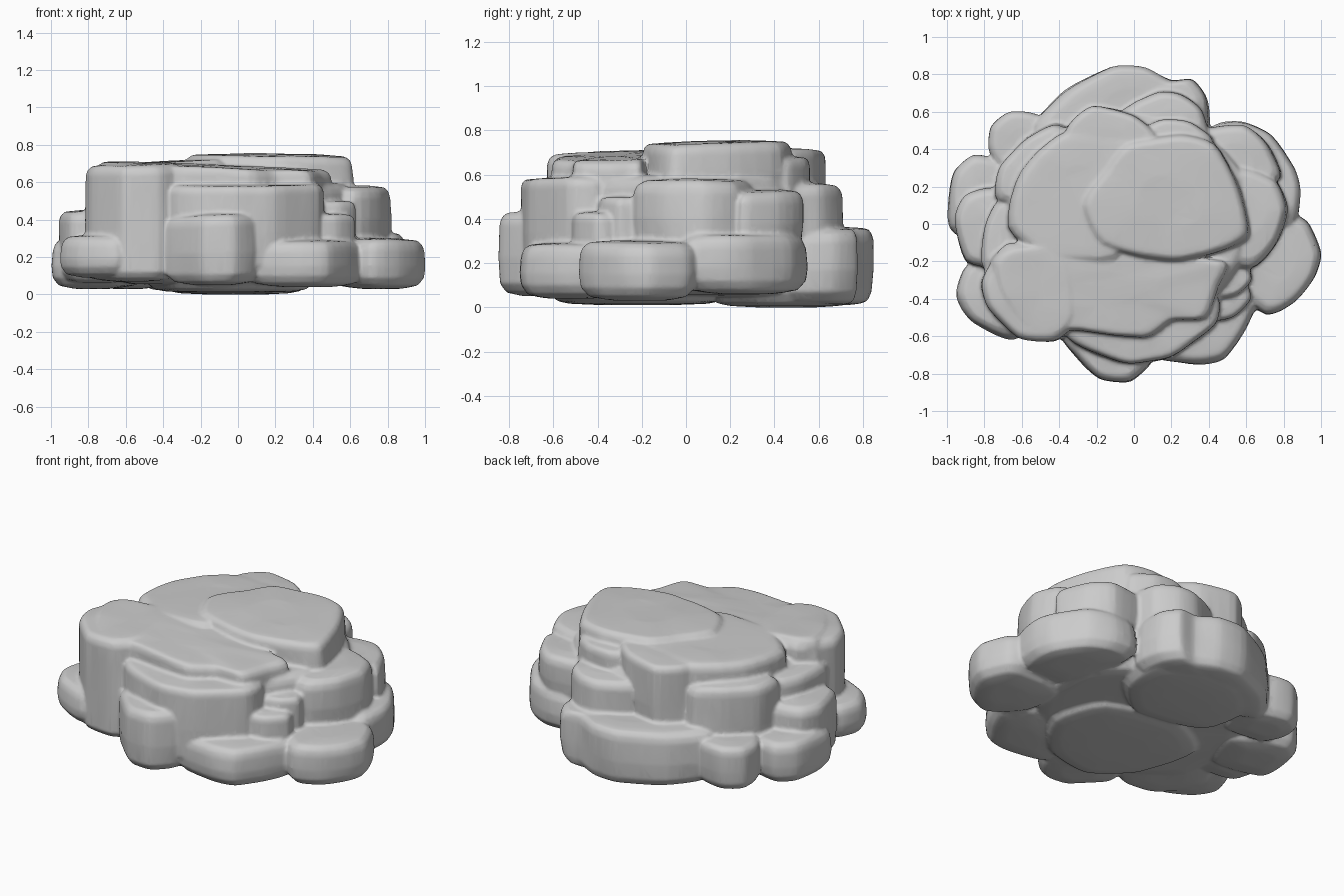
import bpy, bmesh
from mathutils import Vector, noise

if "Cube" in bpy.data.objects:
    bpy.data.objects.remove(bpy.data.objects["Cube"])

parts = []


def smooth_outline(points, steps=4):
    """Soft closed outline passing through the given corner points."""
    p = [Vector(q) for q in points]
    n = len(p)
    out = []
    for i in range(n):
        a, b, c, d = p[i - 1], p[i], p[(i + 1) % n], p[(i + 2) % n]
        m0, m1 = (c - a) * 0.33, (d - b) * 0.33
        for k in range(steps):
            t = k / steps
            out.append(b * (2*t**3 - 3*t**2 + 1) + m0 * (t**3 - 2*t**2 + t)
                       + c * (3*t**2 - 2*t**3) + m1 * (t**3 - t**2))
    return out


def slab(name, z0, z1, points, tilt=(0, 0), r=0.06):
    """Weathered stone slab: outline lofted through a rounded side profile."""
    outline = smooth_outline(points)
    c = sum(outline, Vector((0, 0))) / len(outline)
    radius = sum((q - c).length for q in outline) / len(outline)
    h = z1 - z0
    r = min(r, h * 0.4, radius * 0.25)
    # (inset from the outline, height)
    profile = [(radius * 0.6, z0), (r * 1.8, z0 + 0.006), (r * 0.75, z0 + r * 0.3),
               (r * 0.15, z0 + r), (0, z0 + h * 0.45), (r * 0.08, z1 - r * 1.05),
               (r * 0.3, z1 - r * 0.5), (r * 0.8, z1 - r * 0.14),
               (r * 1.7, z1 - 0.004), (radius * 0.6, z1)]
    bm = bmesh.new()
    rings = []
    for inset, z in profile:
        s = 1 - inset / radius
        ring = []
        for q in outline:
            w = c + (q - c) * s
            f = (z - z0) / h
            dz = f * (tilt[0] * (w.x - c.x) + tilt[1] * (w.y - c.y))
            v = Vector((w.x, w.y, z + dz))
            wob = noise.noise(v * 5) * 0.012
            side = (q - c).normalized() * wob
            ring.append(bm.verts.new((v.x + side.x, v.y + side.y, v.z + wob * 0.5 * f)))
        rings.append(ring)
    n = len(outline)
    for lo, hi in zip(rings, rings[1:]):
        for i in range(n):
            j = (i + 1) % n
            bm.faces.new((lo[i], lo[j], hi[j], hi[i]))
    bm.faces.new(rings[0][::-1])
    bm.faces.new(rings[-1])
    bmesh.ops.recalc_face_normals(bm, faces=bm.faces)
    me = bpy.data.meshes.new(name)
    bm.to_mesh(me)
    bm.free()
    ob = bpy.data.objects.new(name, me)
    bpy.context.collection.objects.link(ob)
    parts.append(ob)


# core and underside plates
slab("core", 0.05, 0.6, [(-.66, -.3), (-.4, -.5), (0, -.58), (.38, -.45), (.6, -.15),
                         (.6, .25), (.35, .5), (-.1, .6), (-.5, .4), (-.68, .1)])
slab("underside_back", 0.0, 0.2, [(-.35, .2), (.1, .1), (.35, .3), (.36, .6), (.1, .77),
                                  (-.2, .76), (-.42, .55)])
slab("underside_front", 0.01, 0.2, [(-.4, -.4), (-.15, -.62), (.2, -.55), (.42, -.25),
                                    (.3, .1), (-.2, .2), (-.5, 0)])

# top slabs
slab("top_right_slab", 0.5, 0.75, [(-.29, .1), (-.18, .28), (-.04, .43), (.25, .48), (.43, .43),
                                   (.57, .19), (.62, -.05), (.54, -.12), (.25, -.2), (.09, -.19),
                                   (-.18, -.11)], (-.01, .02), 0.045)
slab("top_back_left_slab", 0.25, 0.72, [(-.68, -.02), (-.61, .28), (-.42, .47), (-.3, .5), (0, .46),
                                        (.13, .4), (.1, .1), (-.1, -.2), (-.45, -.2)], (.04, 0), 0.05)
slab("top_back_block", 0.25, 0.715, [(-.4, .4), (-.35, .53), (-.22, .63), (0, .58), (.13, .46),
                                     (.05, .3), (-.3, .3)], (.03, 0), 0.04)
slab("top_front_slab", 0.45, 0.69, [(-.77, -.2), (-.66, -.12), (-.2, -.1), (.1, -.16), (.49, -.2),
                                    (.46, -.33), (.38, -.5), (.22, -.52), (.06, -.61), (-.3, -.57),
                                    (-.6, -.56), (-.74, -.35)], (-.04, .04), 0.045)
slab("front_left_wall", 0.07, 0.70, [(-.82, -.3), (-.78, -.45), (-.62, -.61), (-.42, -.63),
                                     (-.3, -.5), (-.35, -.15), (-.68, -.1)], (.04, .03), 0.05)

# middle tier
slab("front_middle_slab", 0.12, 0.59, [(-.37, -.58), (-.25, -.68), (-.02, -.75), (.2, -.71),
                                       (.43, -.54), (.45, -.38), (.2, -.25), (-.3, -.3)], (0, .03), 0.04)
slab("right_middle_block", 0.25, 0.58, [(.42, .3), (.62, .3), (.76, .24), (.82, .08), (.77, -.1),
                                        (.62, -.24), (.4, -.15)])
slab("right_back_middle_block", 0.25, 0.53, [(.35, .5), (.58, .53), (.72, .42), (.79, .25),
                                             (.6, .15), (.3, .3)])
slab("back_right_shelf", 0.1, 0.56, [(-.08, .58), (.12, .71), (.25, .7), (.37, .6), (.4, .4), (.1, .35)])
slab("back_right_upper_block", 0.4, 0.68, [(.05, .5), (.15, .56), (.3, .54), (.42, .46), (.4, .3), (.1, .3)])
slab("left_middle_block", 0.15, 0.6, [(-.73, .12), (-.72, .3), (-.6, .44), (-.42, .54), (-.3, .45),
                                      (-.4, .1)])
slab("left_upper_wall", 0.15, 0.57, [(-.8, -.02), (-.72, .13), (-.5, .1), (-.5, -.3), (-.8, -.25)])
slab("front_right_chip", 0.2, 0.5, [(.35, -.15), (.58, -.18), (.63, -.3), (.54, -.38), (.35, -.4)], (0, 0), 0.04)
slab("front_right_lower_chip", 0.15, 0.43, [(.3, -.32), (.58, -.3), (.63, -.4), (.52, -.5),
                                            (.32, -.52)], (0, 0), 0.04)

# low lobes around the foot
slab("back_low_slab", 0.01, 0.36, [(-.55, .48), (-.38, .71), (-.12, .84), (.06, .84), (.2, .77),
                                   (.31, .77), (.39, .66), (.38, .45), (-.1, .35)])
slab("right_back_lobe", 0.06, 0.33, [(.4, .5), (.58, .55), (.73, .48), (.86, .3), (.89, .16),
                                     (.84, -.02), (.5, 0)])
slab("right_lobe", 0.03, 0.3, [(.5, -.3), (.7, -.49), (.86, -.42), (.97, -.28), (1, -.16),
                               (.94, 0), (.84, .05), (.5, 0)], (-.02, 0))
slab("front_right_lobe", 0.04, 0.29, [(.05, -.69), (.3, -.75), (.48, -.72), (.61, -.54), (.67, -.38),
                                      (.5, -.25), (.1, -.4)])
slab("front_lobe", 0.05, 0.43, [(-.39, -.6), (-.31, -.71), (-.18, -.83), (-.02, -.84), (.1, -.73),
                                (.12, -.5), (-.3, -.45)], (.06, 0))
slab("front_left_lobe", 0.09, 0.32, [(-.91, -.24), (-.95, -.38), (-.86, -.53), (-.65, -.62),
                                     (-.5, -.5), (-.6, -.15), (-.8, -.15)], (.02, 0))
slab("left_upper_lobe", 0.06, 0.45, [(-.96, .03), (-.9, .15), (-.75, .2), (-.55, .1), (-.55, -.2),
                                     (-.72, -.24), (-.9, -.2)], (.02, 0))
slab("left_back_lobe", 0.03, 0.3, [(-1, .1), (-.96, .28), (-.86, .37), (-.7, .34), (-.5, .2),
                                   (-.6, -.1), (-.96, -.05)])
slab("back_left_lobe", 0.03, 0.31, [(-.78, .4), (-.77, .52), (-.66, .6), (-.52, .59), (-.35, .5),
                                    (-.4, .25), (-.7, .27)])

# fuse the slabs into one rock with softened creases
bpy.ops.object.select_all(action='DESELECT')
for ob in parts:
    ob.select_set(True)
bpy.context.view_layer.objects.active = parts[0]
bpy.ops.object.join()
rock = bpy.context.object
rock.name = "rock"
fuse = rock.modifiers.new("fuse", 'REMESH')
fuse.mode, fuse.voxel_size = 'VOXEL', 0.011
soften = rock.modifiers.new("soften", 'SMOOTH')
soften.factor, soften.iterations = 0.5, 4
lighten = rock.modifiers.new("lighten", 'DECIMATE')
lighten.ratio = 0.3
for m in list(rock.modifiers):
    bpy.ops.object.modifier_apply(modifier=m.name)
bpy.ops.object.shade_smooth_by_angle(angle=0.7)
